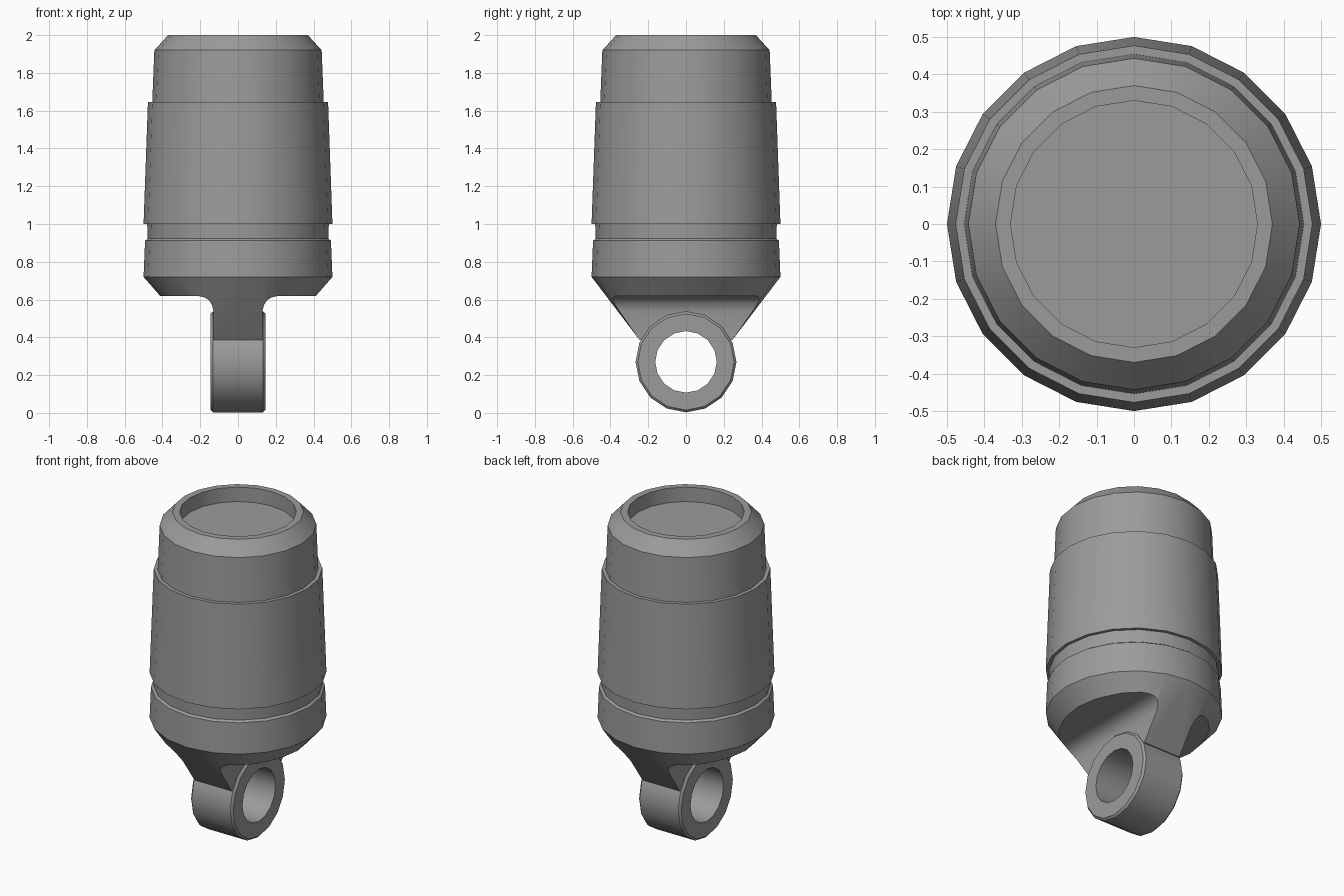
import bpy, bmesh
from math import sin, cos, tau

if "Cube" in bpy.data.objects:
    bpy.data.objects.remove(bpy.data.objects["Cube"])


def make(name, bm):
    bmesh.ops.recalc_face_normals(bm, faces=bm.faces[:])
    mesh = bpy.data.meshes.new(name)
    bm.to_mesh(mesh)
    bm.free()
    obj = bpy.data.objects.new(name, mesh)
    bpy.context.collection.objects.link(obj)
    return obj


def lathe(name, profile, sides, place, closed=False):
    """Spin (radius, height) points; place maps (a, b, h) to a position."""
    bm = bmesh.new()
    rings = [[bm.verts.new(place(r * cos(tau * i / sides), r * sin(tau * i / sides), h))
              for i in range(sides)] for r, h in profile]
    pairs = list(zip(rings, rings[1:]))
    if closed:
        pairs.append((rings[-1], rings[0]))
    else:
        bm.faces.new(rings[-1])
        bm.faces.new(rings[0])
    for lo, hi in pairs:
        for i in range(sides):
            j = (i + 1) % sides
            bm.faces.new((lo[i], lo[j], hi[j], hi[i]))
    return make(name, bm)


def boolean(obj, cutter, operation):
    mod = obj.modifiers.new("cut", 'BOOLEAN')
    mod.operation, mod.object, mod.solver = operation, cutter, 'EXACT'
    bpy.context.view_layer.objects.active = obj
    bpy.ops.object.modifier_apply(modifier=mod.name)
    bpy.data.objects.remove(cutter)


def smooth(obj, angle):
    bpy.ops.object.select_all(action='DESELECT')
    obj.select_set(True)
    bpy.context.view_layer.objects.active = obj
    bpy.ops.object.shade_smooth_by_angle(angle=angle)


EYE_Z = 0.27


def upright(a, b, h):
    return (a, b, h)


def sideways(a, b, h):
    return (h, a, b + EYE_Z)


# Stepped barrel with a recessed top
body = lathe("barrel", [
    (0.5, 0.72), (0.492, 0.912), (0.478, 0.922), (0.481, 1.0), (0.5, 1.0),
    (0.477, 1.645), (0.454, 1.645), (0.443, 1.92), (0.37, 2.0), (0.33, 2.0),
    (0.33, 1.91)], 20, upright)

# Neck: round under the barrel, narrowing to a straight edge at the eye
bm = bmesh.new()
for r, z in ((0.5, 0.72), (0.413, 0.62)):
    for i in range(20):
        bm.verts.new((r * cos(tau * i / 20), r * sin(tau * i / 20), z))
for x in (-0.13, 0.13):
    for y in (-0.245, 0.245):
        bm.verts.new((x, y, 0.385))
hull = bmesh.ops.convex_hull(bm, input=bm.verts[:])
loose = [v for v in bm.verts if not v.link_faces]
bmesh.ops.delete(bm, geom=loose, context='VERTS')
neck = make("neck", bm)

# Filleted outline that trims both flanks of the neck
half = [(0.128, 0.3), (0.13, 0.54), (0.137, 0.57), (0.152, 0.595), (0.175, 0.61),
        (0.205, 0.618), (0.25, 0.62), (0.7, 0.62), (0.7, 0.9)]
outline = half + [(-x, z) for x, z in reversed(half)]
bm = bmesh.new()
face = bm.faces.new([bm.verts.new((x, -0.7, z)) for x, z in outline])
side = bmesh.ops.extrude_face_region(bm, geom=[face])
bmesh.ops.translate(bm, vec=(0, 1.4, 0),
                    verts=[v for v in side["geom"] if isinstance(v, bmesh.types.BMVert)])
boolean(neck, make("neck_trim", bm), 'INTERSECT')
boolean(neck, lathe("eye_clearance", [(0.21, -0.4), (0.21, 0.4)], 16, sideways), 'DIFFERENCE')

# Mounting eye with softened outer rims
eye = lathe("mounting_eye", [
    (0.163, -0.145), (0.255, -0.145), (0.267, -0.133),
    (0.267, 0.133), (0.255, 0.145), (0.163, 0.145)], 16, sideways, closed=True)

# Dark grey metal on every part
metal = bpy.data.materials.new("dark_metal")
metal.diffuse_color = (0.33, 0.33, 0.33, 1)
metal.use_nodes = True
metal.node_tree.nodes["Principled BSDF"].inputs["Base Color"].default_value = metal.diffuse_color
for part in (body, neck, eye):
    part.data.materials.clear()
    part.data.materials.append(metal)
    smooth(part, 0.52)
